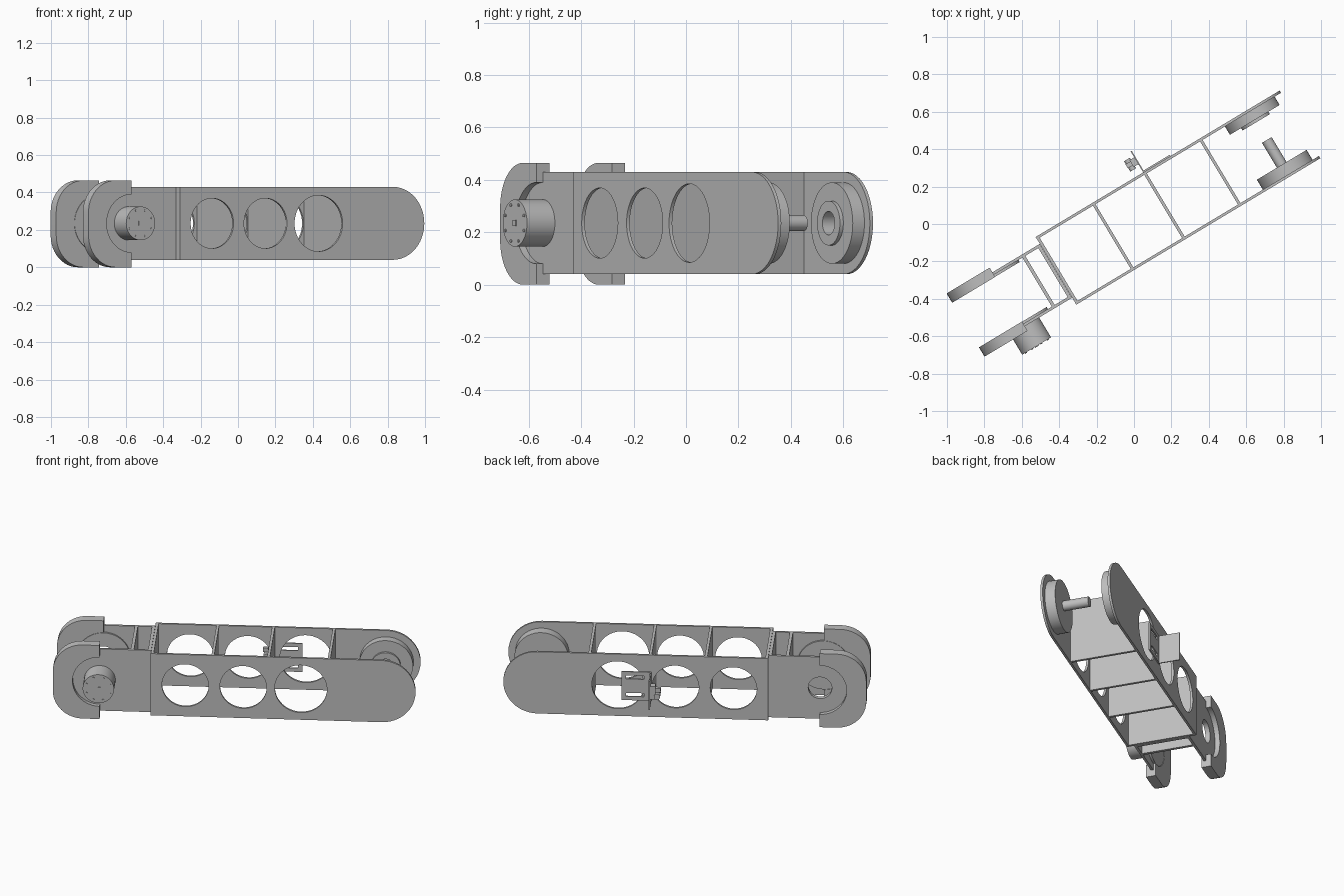
import bpy, bmesh
from math import sin, cos, pi, radians
from mathutils import Matrix

old = bpy.data.objects.get("Cube")
if old:
    bpy.data.objects.remove(old)

grey = bpy.data.materials.new("plain_grey")
grey.use_nodes = True
grey.diffuse_color = (0.52, 0.52, 0.52, 1)
grey.node_tree.nodes["Principled BSDF"].inputs["Base Color"].default_value = (0.52, 0.52, 0.52, 1)

# The whole arm is modelled along its own length, then turned about z
TURN = Matrix.Rotation(radians(30.96), 4, 'Z')
STAND = Matrix.Rotation(pi / 2, 4, 'X')
MID = 0.235                     # height of the centre line
BASE_U, TIP_U = -0.782, 0.84    # the two joint axes
HALF = 0.195                    # half height of the side plates


def arc(cx, cz, r, a0, a1, n=24):
    steps = [radians(a0 + (a1 - a0) * i / n) for i in range(n + 1)]
    return [(cx + r * cos(a), cz + r * sin(a)) for a in steps]


def circle(cx, r, cz=MID, n=48):
    return arc(cx, cz, r, 0, 360, n)[:-1]


def rect(u0, u1, z0, z1):
    return [(u0, z0), (u1, z0), (u1, z1), (u0, z1)]


def solid(name, outline, v0, v1, holes=()):
    """Fill an outline in the length/height plane and extrude it across."""
    curve = bpy.data.curves.new(name, 'CURVE')
    curve.dimensions, curve.fill_mode = '2D', 'BOTH'
    curve.extrude = abs(v1 - v0) / 2
    for loop in [outline, *holes]:
        spline = curve.splines.new('POLY')
        spline.points.add(len(loop) - 1)
        for point, (u, z) in zip(spline.points, loop):
            point.co = (u, z, 0, 1)
        spline.use_cyclic_u = True
    temp = bpy.data.objects.new(name + "_profile", curve)
    bpy.context.collection.objects.link(temp)
    mesh = bpy.data.meshes.new_from_object(
        temp.evaluated_get(bpy.context.evaluated_depsgraph_get()))
    bpy.data.objects.remove(temp)
    bm = bmesh.new()
    bm.from_mesh(mesh)
    bmesh.ops.remove_doubles(bm, verts=bm.verts, dist=1e-5)
    bmesh.ops.recalc_face_normals(bm, faces=bm.faces)
    bm.to_mesh(mesh)
    bm.free()
    mesh.name = name
    mesh.materials.clear()
    mesh.materials.append(grey)
    obj = bpy.data.objects.new(name, mesh)
    bpy.context.collection.objects.link(obj)
    obj.matrix_world = TURN @ Matrix.Translation((0, (v0 + v1) / 2, 0)) @ STAND
    bpy.ops.object.select_all(action='DESELECT')
    obj.select_set(True)
    bpy.context.view_layer.objects.active = obj
    bpy.ops.object.shade_smooth_by_angle(angle=radians(30))
    return obj


low, high = MID - HALF, MID + HALF

# Long side plates with a rounded tip and three lightening holes
long_plate = [(-0.487, high), (-0.487, low)] + arc(TIP_U, MID, HALF, -90, 90)
windows = [circle(-0.288, 0.134), circle(0.045, 0.134), circle(0.376, 0.15)]

# Short base plates, round at the base joint
short_plate = [(-0.487, low), (-0.487, high)] + arc(BASE_U, MID, HALF, 90, 270)

# C-shaped housing open towards the arm
top, corner, back, opening = 0.465, 0.17, -1.05, 0.155
housing = ([(BASE_U, top)] + arc(back + corner, top - corner, corner, 90, 180, 12)
           + arc(back + corner, corner, corner, 180, 270, 12) + [(BASE_U, 0)]
           + arc(BASE_U, MID, opening, 270, 90))

for side, s in (("front", -1), ("back", 1)):
    solid(side + "_long_plate", long_plate, s * 0.197, s * 0.211, windows)
    axle_hole = [circle(BASE_U, 0.068)] if s > 0 else []
    solid(side + "_short_plate", short_plate, s * 0.153, s * 0.168, axle_hole)
    solid(side + "_base_disc", circle(BASE_U, 0.153), s * 0.14, s * 0.153, axle_hole)
    solid(side + "_housing", housing, s * 0.139, s * 0.197)

# Cross plates tying the sides together
for i, u in enumerate((-0.478, -0.13, 0.19, 0.538)):
    solid(f"cross_plate_{i + 1}", rect(u - 0.008, u + 0.008, low, high), -0.198, 0.198)
for name, u in (("base_end_plate", -0.496), ("base_cross_plate", -0.595)):
    solid(name, rect(u - 0.009, u + 0.009, low, high), -0.155, 0.155)

# Base motor with a ring of bolts and a centre stud
solid("motor", circle(BASE_U, 0.09), -0.292, -0.15)
for i in range(8):
    a = 2 * pi * (i + 0.5) / 8
    solid(f"motor_bolt_{i + 1}",
          circle(BASE_U + 0.074 * cos(a), 0.006, MID + 0.074 * sin(a), 10), -0.296, -0.29)
solid("motor_stud", rect(BASE_U - 0.012, BASE_U + 0.012, MID - 0.012, MID + 0.012), -0.296, -0.29)

# Tip wheels: front one carries a shaft, back one a bored hub
solid("front_tip_wheel", circle(TIP_U, 0.155), -0.2, -0.135)
solid("tip_shaft", circle(TIP_U, 0.03, MID, 32), -0.14, 0.02)
bore = [circle(TIP_U, 0.045)]
solid("back_tip_wheel", circle(TIP_U, 0.155), 0.145, 0.2, bore)
solid("back_tip_hub", circle(TIP_U, 0.085), 0.13, 0.146, bore)

# Sensor bracket on the back: slotted plate, fin and small sensor
slots = [rect(0.225, 0.33, z - 0.011, z + 0.011) for z in (0.18, 0.29)]
solid("bracket_plate", rect(0.185, 0.355, 0.145, 0.325), 0.211, 0.219, slots)
solid("bracket_fin", rect(0.184, 0.191, 0.145, 0.325), 0.211, 0.343)
solid("sensor_body", rect(0.155, 0.185, 0.195, 0.275), 0.262, 0.305)
solid("sensor_lens", circle(0.145, 0.018, 0.215, 20), 0.25, 0.315)
solid("sensor_plug", rect(0.125, 0.157, 0.235, 0.26), 0.272, 0.297)
